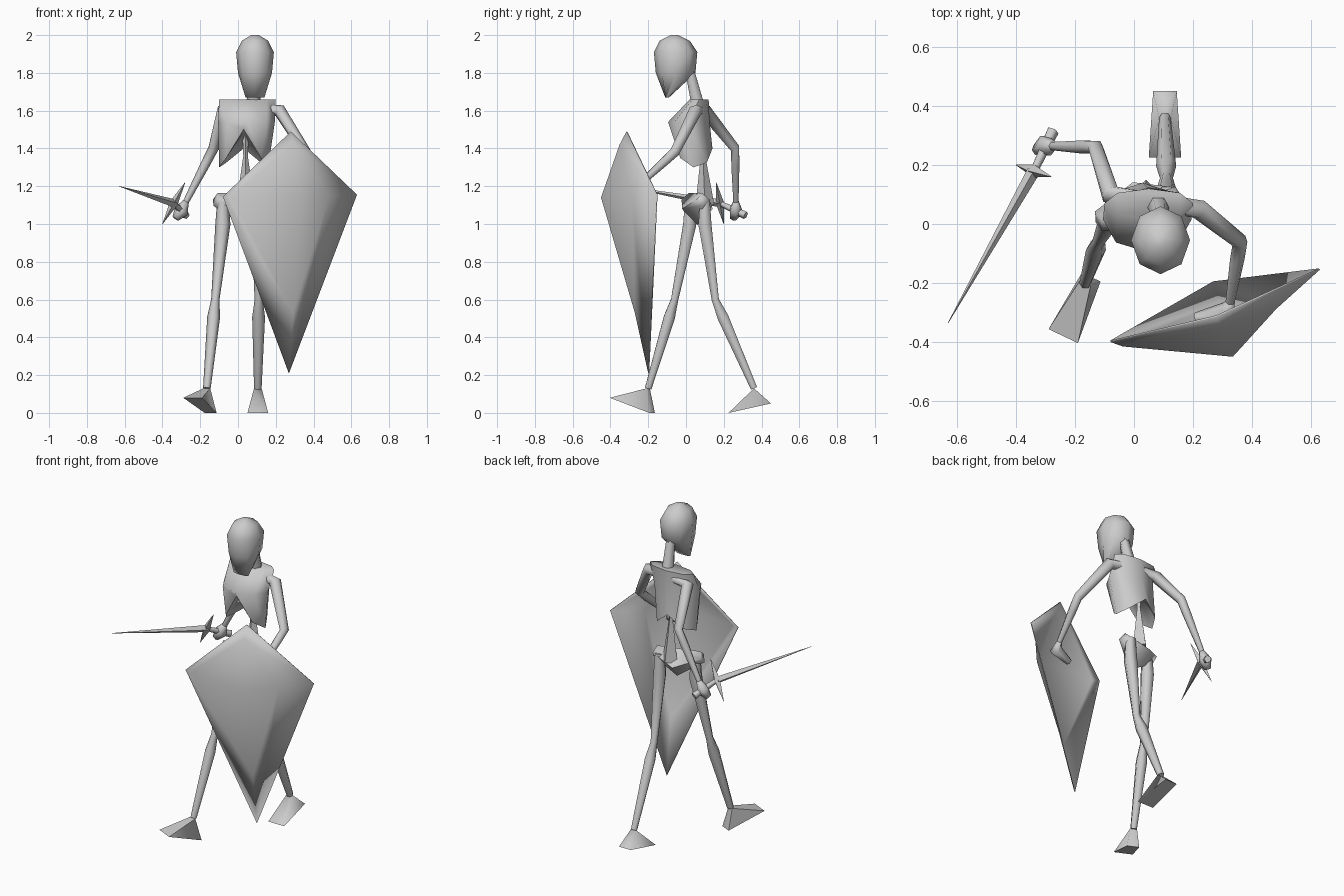
import bpy, bmesh, math
from mathutils import Vector

cube = bpy.data.objects.get("Cube")
if cube:
    bpy.data.objects.remove(cube)

grey = bpy.data.materials.new("plain grey")
grey.use_nodes = True
colour = (.6, .6, .6, 1)
grey.diffuse_color = colour
grey.node_tree.nodes["Principled BSDF"].inputs["Base Color"].default_value = colour


def finish(name, bm):
    mesh = bpy.data.meshes.new(name)
    bm.to_mesh(mesh)
    bm.free()
    mesh.materials.append(grey)
    obj = bpy.data.objects.new(name, mesh)
    bpy.context.collection.objects.link(obj)
    bpy.ops.object.select_all(action='DESELECT')
    obj.select_set(True)
    bpy.context.view_layer.objects.active = obj
    bpy.ops.object.shade_smooth_by_angle(angle=math.radians(80))
    return obj


def circle(sides):
    return [(math.cos(math.tau * k / sides), math.sin(math.tau * k / sides))
            for k in range(sides)]


def oval(x, y, z, half_width, half_depth):
    """Level eight-sided ring."""
    return [Vector((x + half_width * c, y + half_depth * s, z)) for c, s in circle(8)]


def loft(name, rings, hollow_tip=None):
    """Skin a stack of equal rings; the last end may close on an inner point."""
    bm = bmesh.new()
    rows = [[bm.verts.new(p) for p in ring] for ring in rings]
    for lower, upper in zip(rows, rows[1:]):
        for i in range(len(lower)):
            bm.faces.new((lower[i - 1], lower[i], upper[i], upper[i - 1]))
    bm.faces.new(rows[0])
    end = rows[-1]
    if hollow_tip:
        tip = bm.verts.new(hollow_tip)
        for i in range(len(end)):
            bm.faces.new((end[i - 1], end[i], tip))
    else:
        bm.faces.new(end)
    bmesh.ops.recalc_face_normals(bm, faces=bm.faces)
    return finish(name, bm)


def limb(name, points, radii, sides=6):
    """Tapered tube through the points."""
    overall = (points[-1] - points[0]).normalized()
    helper = Vector((0, 1, 0)) if abs(overall.z) > .6 else Vector((0, 0, 1))
    rings = []
    for i, (point, radius) in enumerate(zip(points, radii)):
        after = points[min(i + 1, len(points) - 1)]
        before = points[max(i - 1, 0)]
        along = (after - before).normalized()
        u = along.cross(helper).normalized()
        v = along.cross(u)
        rings.append([point + radius * (u * c + v * s) for c, s in circle(sides)])
    return loft(name, rings)


def leg(side, hip, knee, ankle, heel, toe, heel_half, toe_half):
    """Thigh and calf tube, with a wedge foot that widens at the toe."""
    waist = hip + Vector((0, 0, .13))
    calf = knee.lerp(ankle, .2)
    limb(side + "_leg", [waist, hip, knee, calf, ankle], [.03, .04, .022, .034, .02])
    across = (toe - heel).cross(Vector((0, 0, 1))).normalized()
    bm = bmesh.new()
    for point, half in ((ankle, .02), (heel, heel_half), (toe, toe_half)):
        for sign in (-1, 1):
            bm.verts.new(point + sign * half * across)
    bmesh.ops.convex_hull(bm, input=bm.verts[:])
    bmesh.ops.recalc_face_normals(bm, faces=bm.faces)
    finish(side + "_foot", bm)


def arm(side, shoulder, elbow, hand, fingers):
    """Upper arm and forearm tube, with a clenched hand."""
    root = Vector((.06, .08, 1.61))
    forearm, wrist = elbow.lerp(hand, .25), elbow.lerp(hand, .85)
    limb(side + "_arm", [root, shoulder, elbow, forearm, wrist], [.03, .035, .027, .025, .016])
    limb(side + "_hand", [wrist, hand, fingers], [.016, .038, .02])


# Skull tapering to a chin at the front, on a thin neck
loft("skull", [oval(.09, -.1, 1.67, .05, .01), oval(.09, -.055, 1.8, .09, .105),
               oval(.09, -.055, 1.91, .1, .115), oval(.09, -.06, 1.97, .07, .08),
               oval(.09, -.06, 2, .02, .02)])
limb("neck", [Vector((.08, .07, 1.6)), Vector((.09, .02, 1.81))], [.04, .028])

# Rib cage, its lower edge notched at the front and back
hem = oval(.03, .04, 1.3, .13, .1)
for point, (c, s) in zip(hem, circle(len(hem))):
    point.z += s ** 4 * (.2 if s < 0 else .1)
loft("rib_cage", [oval(.05, .07, 1.66, .15, .05), oval(.045, .015, 1.54, .15, .11), hem],
     hollow_tip=(.04, .05, 1.5))

# Spine and pelvis
limb("spine", [Vector((.04, .09, 1.55)), Vector((.04, .09, 1.36)), Vector((.04, .1, 1.1))],
     [.02, .012, .05], sides=4)
limb("pelvis", [Vector((-.12, .01, 1.13)), Vector((.02, .06, 1.08)), Vector((.15, .09, 1.13))],
     [.035, .085, .035], sides=4)

# Legs in mid stride
leg("right", hip=Vector((-.08, .02, 1)), knee=Vector((-.12, -.06, .6)),
    ankle=Vector((-.165, -.2, .13)), heel=Vector((-.145, -.18, 0)),
    toe=Vector((-.24, -.38, .08)), heel_half=.035, toe_half=.055)
leg("left", hip=Vector((.11, .1, 1)), knee=Vector((.11, .155, .6)),
    ankle=Vector((.105, .36, .13)), heel=Vector((.105, .45, .05)),
    toe=Vector((.105, .225, 0)), heel_half=.04, toe_half=.055)

# Arms
sword_hand = Vector((-.3, .265, 1.07))
arm("right", shoulder=Vector((-.08, .1, 1.6)), elbow=Vector((-.13, .26, 1.4)),
    hand=sword_hand, fingers=Vector((-.33, .25, 1.03)))
arm("left", shoulder=Vector((.22, .05, 1.6)), elbow=Vector((.36, -.06, 1.38)),
    hand=Vector((.32, -.3, 1.16)), fingers=Vector((.21, -.32, 1.13)))

# Sword: blade, two-spiked guard, and a grip passing through the hand
guard = Vector((-.34, .18, 1.11))
spike = Vector((.06, -.02, .11))
limb("sword_blade", [guard, Vector((-.63, -.335, 1.2))], [.022, .001], sides=4)
limb("sword_guard", [guard + spike, guard, guard - spike], [.001, .022, .001], sides=4)
limb("sword_grip", [guard, guard.lerp(sword_hand, 1.6)], [.014, .022], sides=5)

# Kite shield: a hollow shell with a sloping border around a central peak
peak = Vector((.335, -.45, 1.14))
rim = [Vector((.28, -.315, 1.49)), Vector((.63, -.155, 1.155)),
       Vector((.27, -.2, .21)), Vector((-.08, -.4, 1.145))]
border = [peak.lerp(corner, reach) + Vector((0, push, 0)) for corner, reach, push
          in zip(rim, (.8, .5, .65, .9), (-.01, .015, .015, -.01))]
bm = bmesh.new()
outer, inner = ([bm.verts.new(p) for p in ring] for ring in (rim, border))
centre = bm.verts.new(peak)
for i in range(len(rim)):
    bm.faces.new((outer[i], outer[i - 1], inner[i - 1], inner[i]))
    bm.faces.new((inner[i], inner[i - 1], centre))
shield = finish("shield", bm)
shell = shield.modifiers.new("thickness", 'SOLIDIFY')
shell.thickness = .006
shell.offset = -1
